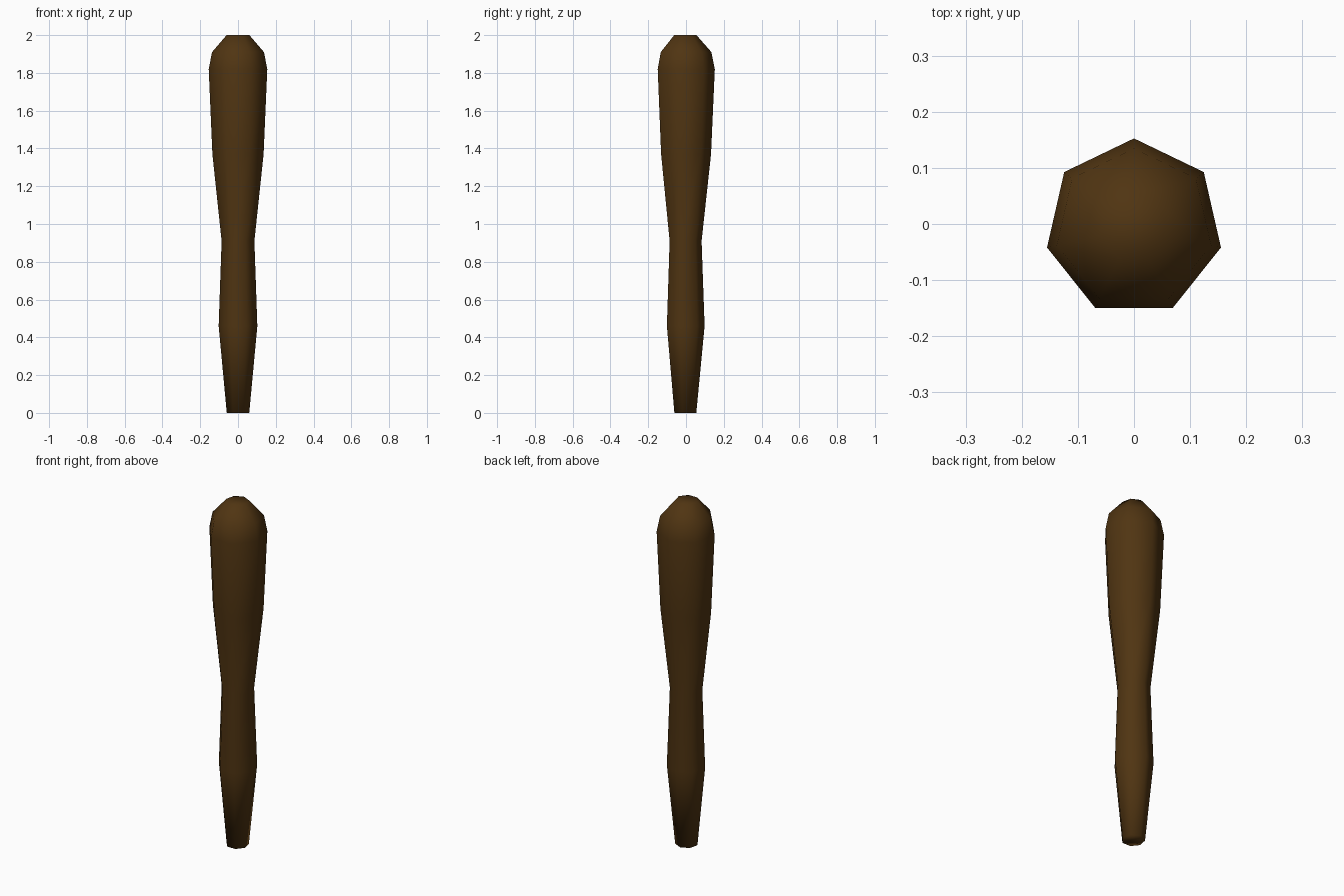
import bpy, bmesh, math

if "Cube" in bpy.data.objects:
    bpy.data.objects.remove(bpy.data.objects["Cube"])

SIDES = 7
CENTRE_Y = -0.0065
# (radius, height) profile from grip end to rounded head
PROFILE = [(0.061, 0.0), (0.105, 0.46), (0.089, 0.91), (0.139, 1.37),
           (0.159, 1.82), (0.141, 1.91), (0.062, 2.0)]

# Lathed seven-sided club
bm = bmesh.new()
rings = []
for r, z in PROFILE:
    angles = [math.pi / 2 + math.tau * i / SIDES for i in range(SIDES)]
    rings.append([bm.verts.new((r * math.cos(a), CENTRE_Y + r * math.sin(a), z))
                  for a in angles])
for low, high in zip(rings, rings[1:]):
    for i in range(SIDES):
        j = (i + 1) % SIDES
        bm.faces.new((low[i], low[j], high[j], high[i]))

# End caps
bm.faces.new(rings[0][::-1])
bm.faces.new(rings[-1])
for f in bm.faces:
    f.smooth = True

mesh = bpy.data.meshes.new("wooden_club")
bm.to_mesh(mesh)
bm.free()
club = bpy.data.objects.new("wooden_club", mesh)
bpy.context.collection.objects.link(club)

# Dark brown wood
wood = bpy.data.materials.new("dark_wood")
wood.diffuse_color = (0.08, 0.035, 0.006, 1)
wood.use_nodes = True
wood.node_tree.nodes["Principled BSDF"].inputs["Base Color"].default_value = wood.diffuse_color
mesh.materials.append(wood)
